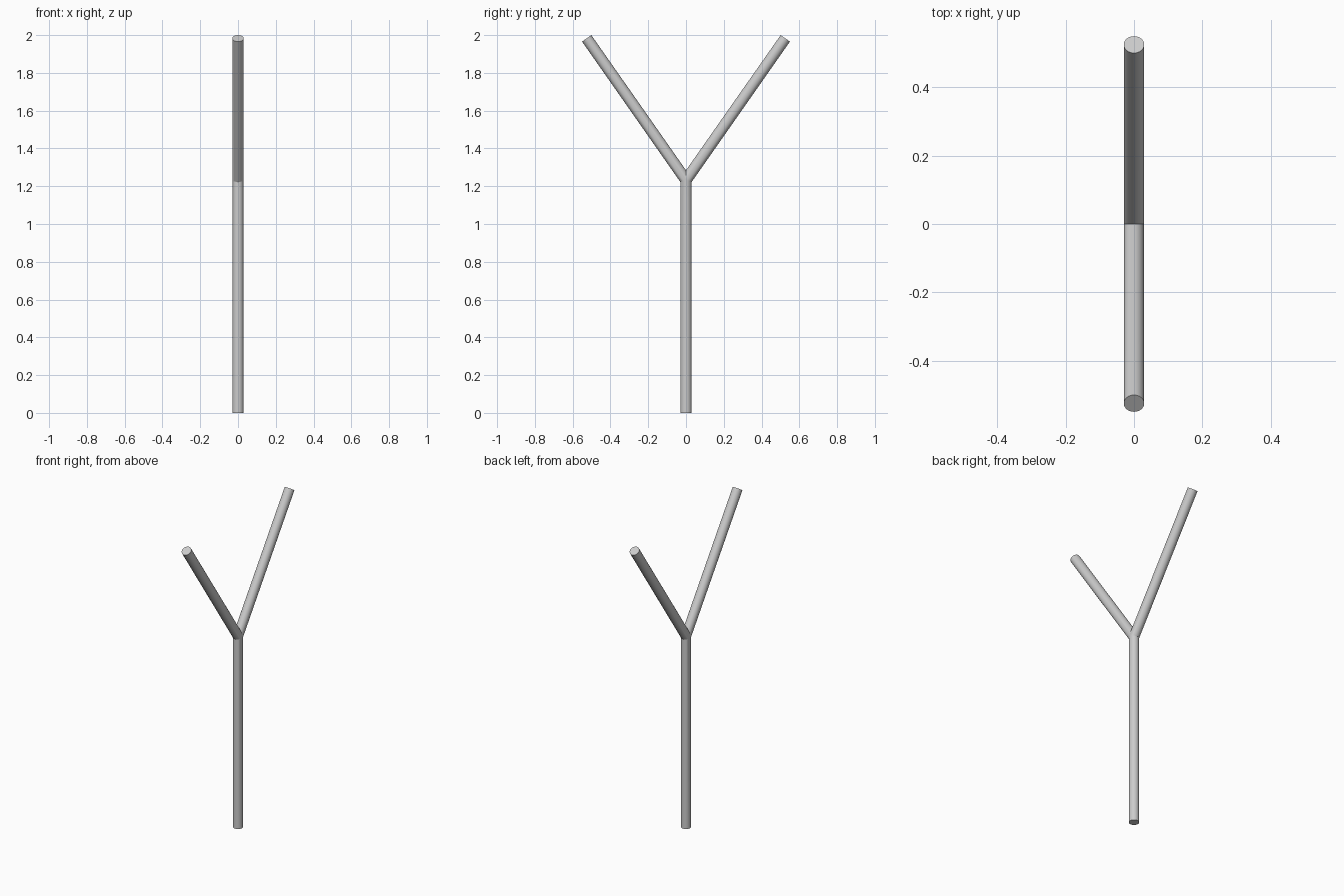
import bpy, bmesh
from math import radians, sin, cos, tan
from mathutils import Matrix, Vector

if "Cube" in bpy.data.objects:
    bpy.data.objects.remove(bpy.data.objects["Cube"])

R = 0.03                        # tube radius
TILT = radians(35)              # arm lean from vertical
TIP = Vector((0, 0.5257, 2 - R * sin(TILT)))
FORK = Vector((0, 0, TIP.z - TIP.y / tan(TILT)))
MITER = Vector((0, sin(TILT / 2), cos(TILT / 2)))


def tube(bm, z0, z1, matrix, keep_side):
    """Add a tube, keeping its +y half-space part on one side of the miter plane."""
    part = bmesh.new()
    bmesh.ops.create_cone(part, cap_ends=True, segments=32, radius1=R, radius2=R, depth=z1 - z0,
                          matrix=matrix @ Matrix.Translation((0, 0, (z0 + z1) / 2)))
    for co, no in ((FORK, MITER * keep_side), (Vector(), Vector((0, 1, 0)))):
        bmesh.ops.bisect_plane(part, geom=part.verts[:] + part.edges[:] + part.faces[:],
                               dist=1e-6, plane_co=co, plane_no=no, clear_inner=True)
    mesh = bpy.data.meshes.new("part")
    part.to_mesh(mesh)
    part.free()
    bm.from_mesh(mesh)
    bpy.data.meshes.remove(mesh)


bm = bmesh.new()
# Half of the upright stem
tube(bm, 0, FORK.z + 0.1, Matrix(), -1)
# One slanted arm
tube(bm, -0.1, (TIP - FORK).length,
     Matrix.Translation(FORK) @ Matrix.Rotation(-TILT, 4, 'X'), 1)
bmesh.ops.remove_doubles(bm, verts=bm.verts[:], dist=1e-4)
bmesh.ops.recalc_face_normals(bm, faces=bm.faces[:])

mesh = bpy.data.meshes.new("forked_pole")
bm.to_mesh(mesh)
bm.free()
pole = bpy.data.objects.new("forked_pole", mesh)
bpy.context.collection.objects.link(pole)
bpy.context.view_layer.objects.active = pole
pole.select_set(True)

# Mirror to the other arm, then smooth the tubes but keep mitres crisp
mirror = pole.modifiers.new("mirror", 'MIRROR')
mirror.use_axis = (False, True, False)
mirror.merge_threshold = 1e-4
bpy.ops.object.modifier_apply(modifier=mirror.name)
bpy.ops.object.shade_smooth_by_angle(angle=radians(20))
